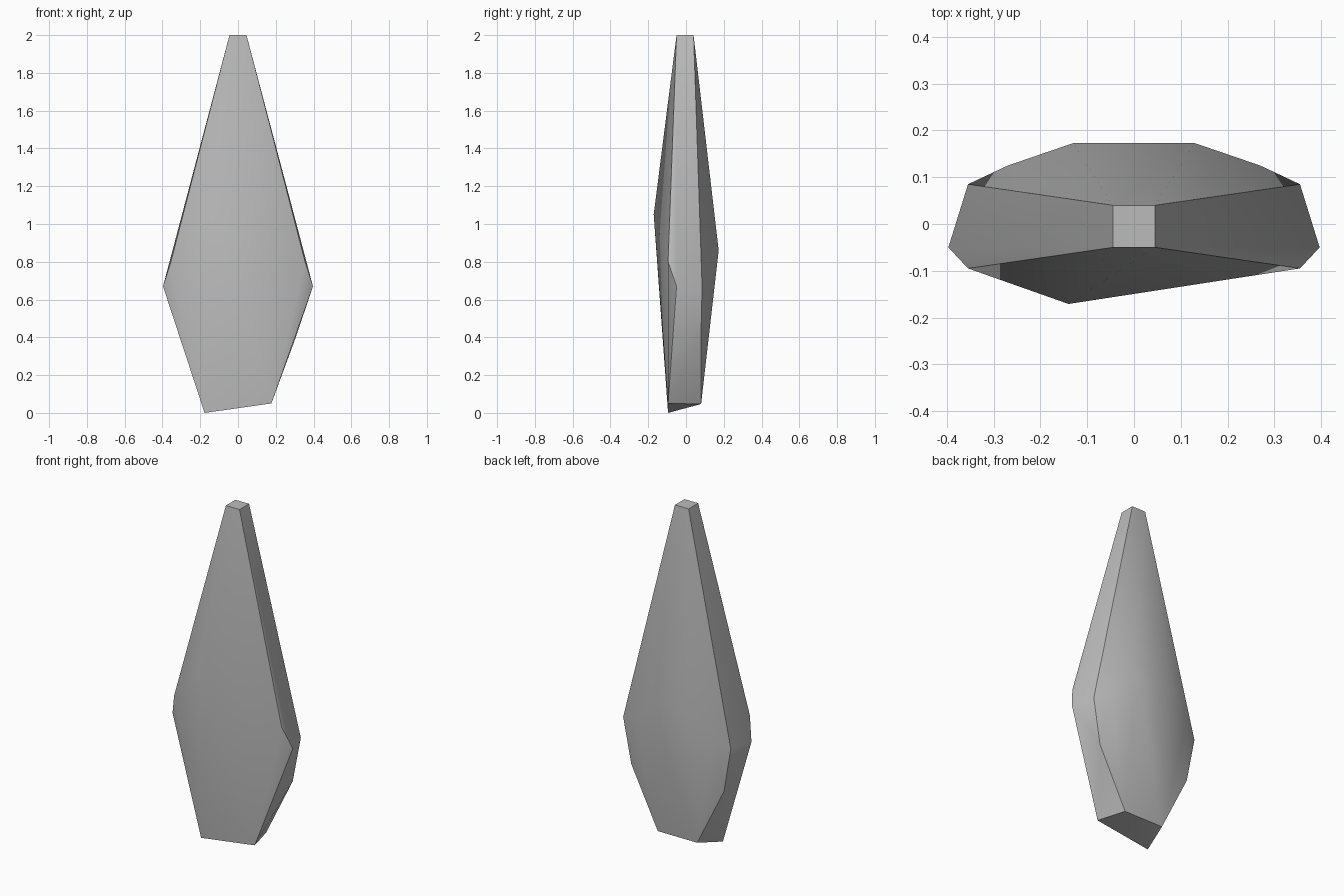
import bpy, bmesh, math

cube = bpy.data.objects.get("Cube")
if cube:
    bpy.data.objects.remove(cube, do_unlink=True)

# Plain stone grey
grey = bpy.data.materials.new("stone_grey")
grey.use_nodes = True
colour = (0.5, 0.5, 0.5, 1)
grey.diffuse_color = colour
grey.node_tree.nodes["Principled BSDF"].inputs["Base Color"].default_value = colour

# Corners that repeat on both sides (half width, depth, height)
mirrored = [
    (0.045, -0.05, 2.0), (0.045, 0.04, 2.0),      # blunt tip
    (0.355, -0.095, 0.8), (0.397, -0.05, 0.67),   # front shoulder
    (0.355, 0.085, 0.67), (0.306, 0.079, 0.4),    # back shoulder
    (0.13, 0.173, 0.86), (0.27, 0.125, 0.72),     # back bulge
    (0.13, 0.08, 0.047),                          # back of the base
]
# Corners that make it uneven
single = [
    (-0.14, -0.171, 1.05),                        # front peak
    (-0.177, -0.095, 0.0), (0.177, -0.095, 0.05), # front of the base
]

# Chipped shard: the hull of its corners
bm = bmesh.new()
for x, y, z in mirrored:
    for side in (-1, 1):
        bm.verts.new((side * x, y, z))
for corner in single:
    bm.verts.new(corner)
bmesh.ops.convex_hull(bm, input=bm.verts[:])
bmesh.ops.dissolve_limit(bm, angle_limit=math.radians(0.5),
                         verts=bm.verts[:], edges=bm.edges[:])
bmesh.ops.recalc_face_normals(bm, faces=bm.faces[:])
mesh = bpy.data.meshes.new("stone_shard")
bm.to_mesh(mesh)
bm.free()
mesh.materials.append(grey)
shard = bpy.data.objects.new("stone_shard", mesh)
bpy.context.collection.objects.link(shard)

# Soft facets, crisp main edges
bpy.ops.object.select_all(action='DESELECT')
shard.select_set(True)
bpy.context.view_layer.objects.active = shard
bpy.ops.object.shade_smooth_by_angle(angle=math.radians(40))
